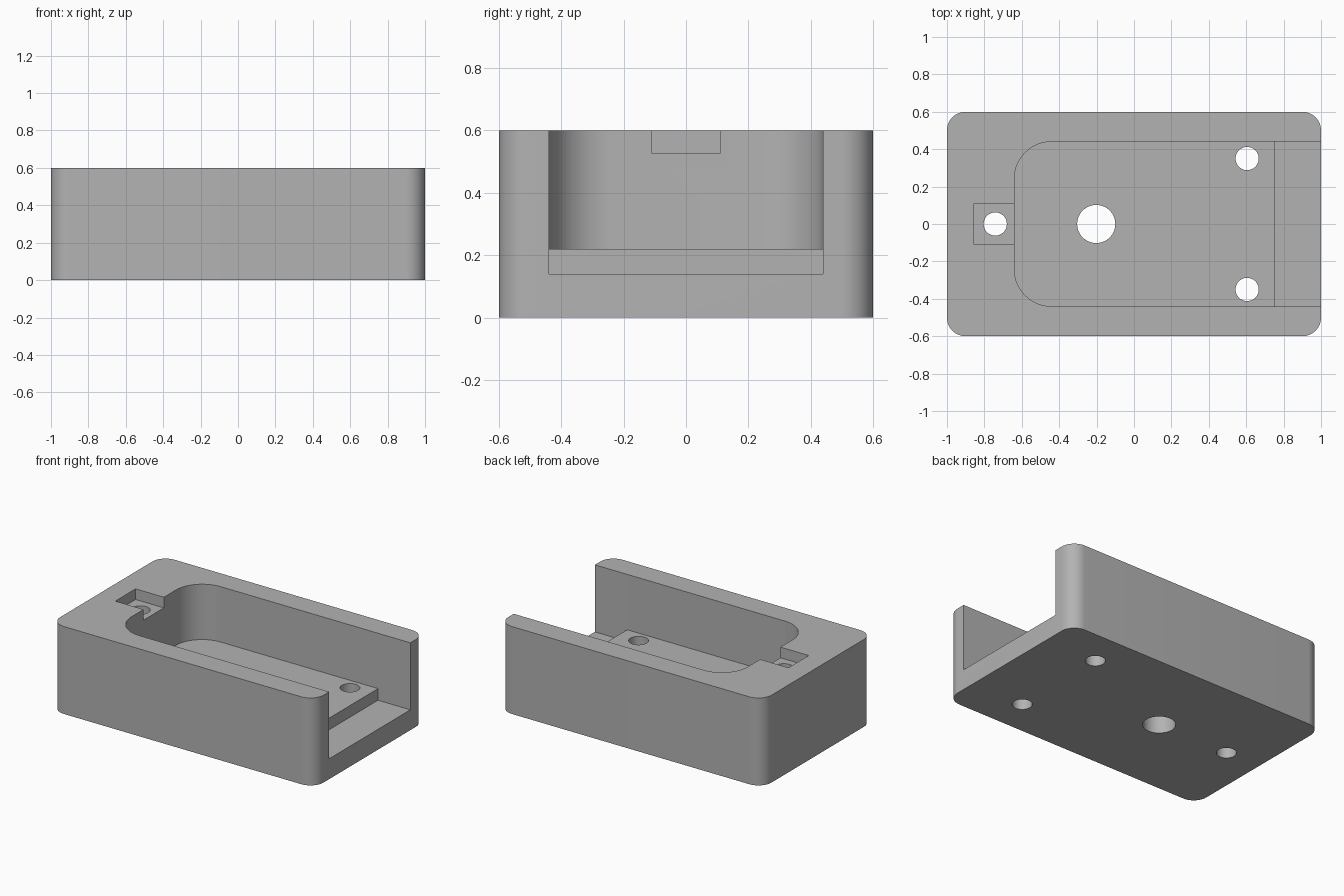
import bpy, bmesh, math

if "Cube" in bpy.data.objects:
    bpy.data.objects.remove(bpy.data.objects["Cube"])


def arc(cx, cy, r, start, end, steps):
    """Points along a circular arc, angles in degrees."""
    return [(cx + r * math.cos(math.radians(start + (end - start) * i / steps)),
             cy + r * math.sin(math.radians(start + (end - start) * i / steps)))
            for i in range(steps + 1)]


def prism(name, outline, z0, z1):
    """Extrude a counter-clockwise outline from z0 to z1."""
    bm = bmesh.new()
    face = bm.faces.new([bm.verts.new((x, y, z0)) for x, y in outline])
    top = bmesh.ops.extrude_face_region(bm, geom=[face])
    verts = [g for g in top["geom"] if isinstance(g, bmesh.types.BMVert)]
    bmesh.ops.translate(bm, verts=verts, vec=(0, 0, z1 - z0))
    bmesh.ops.recalc_face_normals(bm, faces=bm.faces)
    mesh = bpy.data.meshes.new(name)
    bm.to_mesh(mesh)
    bm.free()
    obj = bpy.data.objects.new(name, mesh)
    bpy.context.collection.objects.link(obj)
    return obj


def box(x0, x1, half_y):
    return [(x0, -half_y), (x1, -half_y), (x1, half_y), (x0, half_y)]


def hole(x, y, r):
    return arc(x, y, r, 0, 360, 48)[:-1]


# Block with rounded vertical corners
R = 0.1
outline = (arc(1 - R, 0.6 - R, R, 0, 90, 12) + arc(R - 1, 0.6 - R, R, 90, 180, 12)
           + arc(R - 1, R - 0.6, R, 180, 270, 12) + arc(1 - R, R - 0.6, R, 270, 360, 12))
body = prism("housing_body", outline, 0, 0.6)

# Main pocket, rounded at the closed end and open at the other
pocket = ([(1.2, -0.44), (1.2, 0.44)] + arc(-0.44, 0.24, 0.2, 90, 180, 20)
          + arc(-0.44, -0.24, 0.2, 180, 270, 20))
cutters = [
    prism("pocket_cutter", pocket, 0.22, 0.8),
    prism("step_cutter", box(0.755, 1.2, 0.44), 0.14, 0.8),
    prism("notch_cutter", box(-0.855, -0.5, 0.11), 0.527, 0.8),
    # Through holes: notch screw, centre drain, two floor screws
    prism("notch_hole_cutter", hole(-0.742, 0, 0.062), -0.2, 0.8),
    prism("centre_hole_cutter", hole(-0.202, 0, 0.102), -0.2, 0.8),
    prism("back_hole_cutter", hole(0.605, 0.35, 0.062), -0.2, 0.8),
    prism("front_hole_cutter", hole(0.605, -0.35, 0.062), -0.2, 0.8),
]

bpy.ops.object.select_all(action='DESELECT')
bpy.context.view_layer.objects.active = body
body.select_set(True)
for cutter in cutters:
    mod = body.modifiers.new(cutter.name, 'BOOLEAN')
    mod.operation = 'DIFFERENCE'
    mod.solver = 'EXACT'
    mod.object = cutter
    bpy.ops.object.modifier_apply(modifier=mod.name)
    bpy.data.objects.remove(cutter, do_unlink=True)

# Single grey finish, smooth curves with sharp edges
grey = bpy.data.materials.new("plain_grey")
grey.diffuse_color = (0.45, 0.45, 0.45, 1)
grey.use_nodes = True
grey.node_tree.nodes["Principled BSDF"].inputs["Base Color"].default_value = grey.diffuse_color
body.data.materials.clear()
body.data.materials.append(grey)
bpy.ops.object.shade_smooth_by_angle(angle=math.radians(30))
